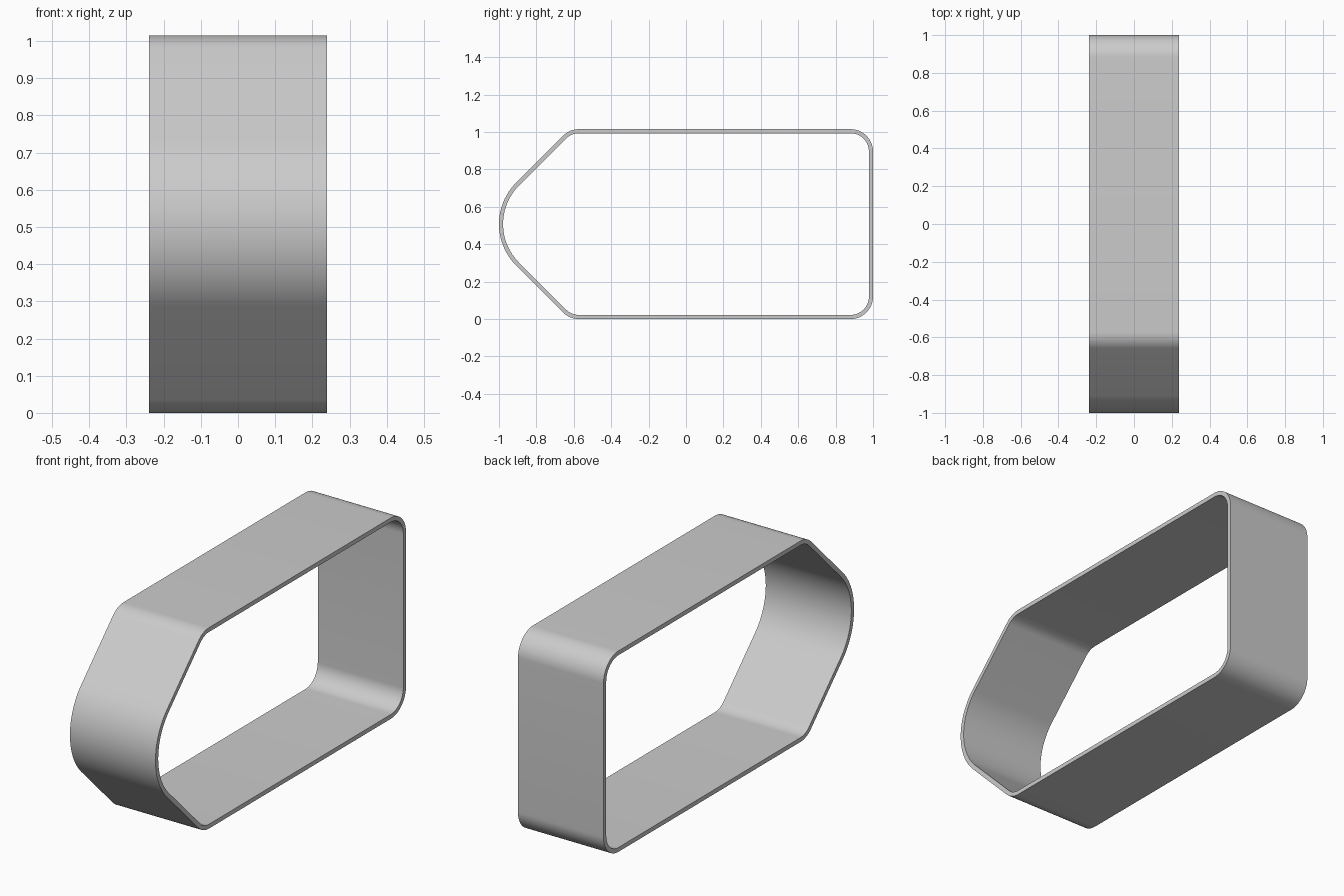
import bpy, bmesh
from math import cos, sin, tan, radians

if "Cube" in bpy.data.objects:
    bpy.data.objects.remove(bpy.data.objects["Cube"], do_unlink=True)

HEIGHT, HALF_WIDTH, WALL = 1.015, 0.239, 0.022
CORNER_R = 0.12
SHOULDER_Y = -0.622            # where the sloped front would meet the flat top
MID = HEIGHT / 2

# Nose radius that makes the front arc tangent to both 45 degree slopes
nose_r = (SHOULDER_Y - MID + 1) / (1 - 2 ** 0.5)
back_y = 1 - CORNER_R
front_y = SHOULDER_Y + CORNER_R * tan(radians(22.5))
low, high = CORNER_R, HEIGHT - CORNER_R

# Rounded corners: centre y, centre z, radius, start and end angle, steps
ARCS = [
    (back_y, high, CORNER_R, 0, 90, 16),
    (front_y, high, CORNER_R, 90, 135, 10),
    (nose_r - 1, MID, nose_r, 135, 225, 32),
    (front_y, low, CORNER_R, 225, 270, 10),
    (back_y, low, CORNER_R, 270, 360, 16),
]


def outline(inset):
    """Side profile of the band, moved inwards by inset."""
    points = []
    for cy, cz, radius, start, end, steps in ARCS:
        for i in range(steps + 1):
            a = radians(start + (end - start) * i / steps)
            points.append((cy + (radius - inset) * cos(a), cz + (radius - inset) * sin(a)))
    return points


# Hollow band: outer and inner outlines on both sides, joined in a closed loop
bm = bmesh.new()
rings = [[bm.verts.new((x, y, z)) for y, z in outline(inset)]
         for x, inset in ((-HALF_WIDTH, 0), (HALF_WIDTH, 0),
                          (HALF_WIDTH, WALL), (-HALF_WIDTH, WALL))]
for k, ring in enumerate(rings):
    other = rings[(k + 1) % len(rings)]
    for i in range(len(ring)):
        j = (i + 1) % len(ring)
        bm.faces.new((ring[i], ring[j], other[j], other[i]))
bmesh.ops.recalc_face_normals(bm, faces=bm.faces)

mesh = bpy.data.meshes.new("band")
bm.to_mesh(mesh)
bm.free()
band = bpy.data.objects.new("band", mesh)
bpy.context.collection.objects.link(band)

# Plain grey
grey = bpy.data.materials.new("grey")
grey.use_nodes = True
colour = (0.6, 0.6, 0.6, 1)
grey.diffuse_color = colour
grey.node_tree.nodes["Principled BSDF"].inputs["Base Color"].default_value = colour
mesh.materials.append(grey)

# Smooth curves, crisp rims
bpy.ops.object.select_all(action="DESELECT")
band.select_set(True)
bpy.context.view_layer.objects.active = band
bpy.ops.object.shade_smooth_by_angle(angle=radians(30))
